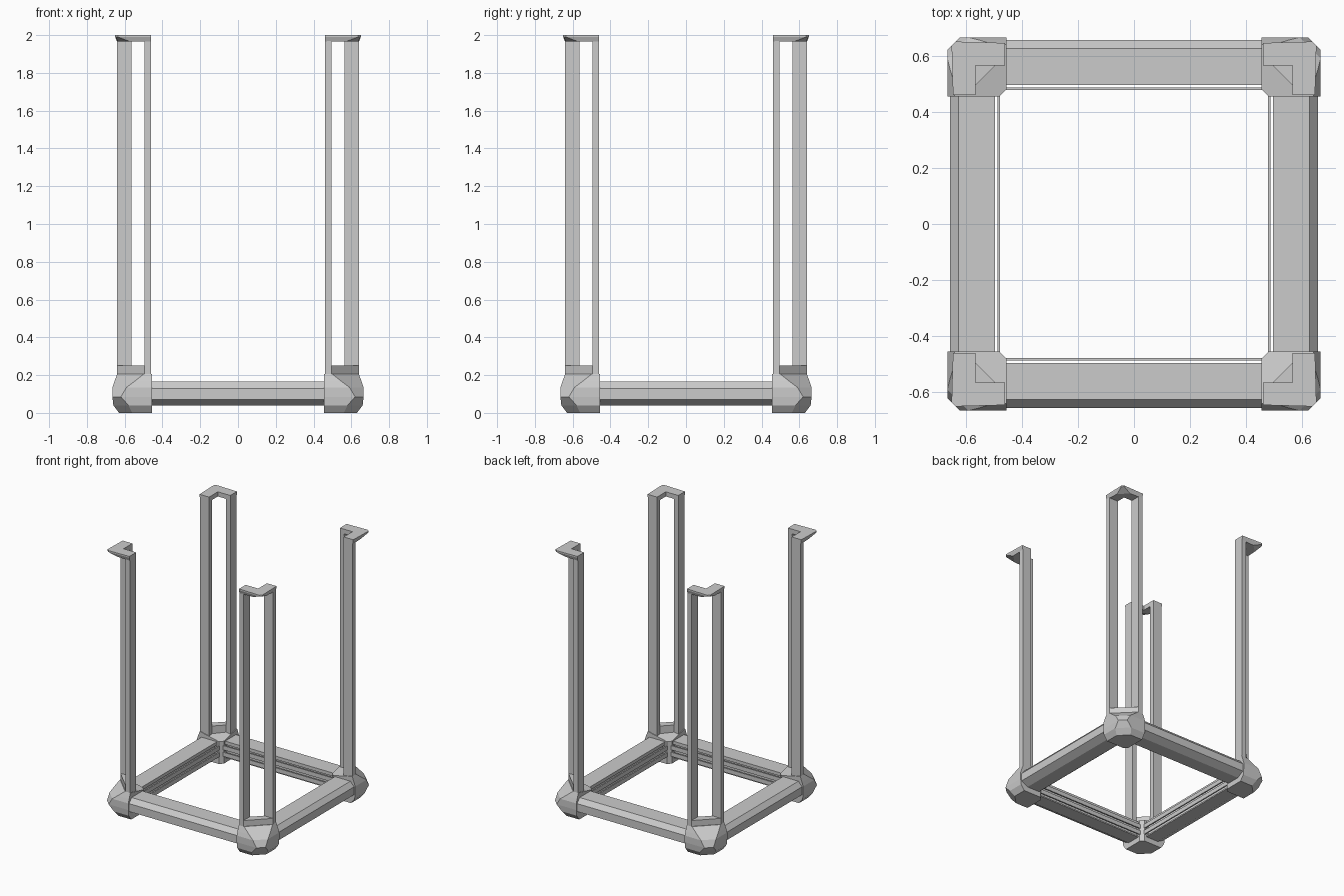
import bpy, bmesh, math
from mathutils import Matrix

if "Cube" in bpy.data.objects:
    bpy.data.objects.remove(bpy.data.objects["Cube"])


def finish(bm, name, turn):
    """Spin the part by a quarter turn count and link it."""
    bmesh.ops.rotate(bm, verts=bm.verts, cent=(0, 0, 0),
                     matrix=Matrix.Rotation(turn * math.pi / 2, 3, 'Z'))
    bmesh.ops.recalc_face_normals(bm, faces=bm.faces)
    me = bpy.data.meshes.new(name)
    bm.to_mesh(me)
    bm.free()
    bpy.context.collection.objects.link(bpy.data.objects.new(name, me))


def loft(name, rings, turn):
    """Closed solid through rings of equal point count."""
    bm = bmesh.new()
    loops = [[bm.verts.new(p) for p in r] for r in rings]
    for a, b in zip(loops, loops[1:]):
        n = len(a)
        for i in range(n):
            j = (i + 1) % n
            bm.faces.new((a[i], a[j], b[j], b[i]))
    bm.faces.new(loops[0])
    bm.faces.new(loops[-1])
    finish(bm, name, turn)


def prism(name, pts, z0, z1, turn):
    loft(name, [[(x, y, z) for x, y in pts] for z in (z0, z1)], turn)


def rail(name, profile, turn):
    """Sweep a (y, z) profile along x between two corners."""
    loft(name, [[(x, y, z) for y, z in profile] for x in (-0.46, 0.46)], turn)


def rect(x0, x1, y0, y1):
    return [(x0, y0), (x1, y0), (x1, y1), (x0, y1)]


def corner_ring(z, out, cut, z_in=None):
    """Square corner section with outer chamfer and small inner chamfer."""
    zi = z if z_in is None else z_in
    return [(0.48, 0.455, zi), (out, 0.455, z), (out, cut, z), (cut, out, z),
            (0.455, out, z), (0.455, 0.48, zi)]


BEAM = [(-0.60, 0.04), (-0.655, 0.07), (-0.655, 0.13), (-0.625, 0.165),
        (-0.495, 0.165), (-0.495, 0.14), (-0.515, 0.13), (-0.515, 0.06),
        (-0.495, 0.05), (-0.495, 0.04)]
CAP_TOP = [(0.46, 0.645), (0.635, 0.65), (0.65, 0.635), (0.645, 0.46),
           (0.565, 0.46), (0.565, 0.565), (0.46, 0.565)]
CAP_BOTTOM = [(0.46, 0.64), (0.57, 0.635), (0.635, 0.57), (0.64, 0.46),
              (0.565, 0.46), (0.565, 0.565), (0.46, 0.565)]

for k in range(4):
    # base beam with thin inner rails
    rail(f"base_beam_{k}", BEAM, k)
    for i, z in enumerate((0.055, 0.105)):
        rail(f"inner_rail_{k}_{i}", rect(-0.487, -0.477, z, z + 0.032), k)

    # faceted corner foot
    loft(f"corner_foot_{k}", [
        corner_ring(0.0, 0.63, 0.56),
        corner_ring(0.04, 0.66, 0.58),
        corner_ring(0.085, 0.665, 0.62),
        corner_ring(0.135, 0.665, 0.59),
        corner_ring(0.165, 0.655, 0.55),
        corner_ring(0.205, 0.64, 0.5, 0.17)], k)
    # diagonal sill between the post bars
    prism(f"post_sill_{k}", [(0.495, 0.64), (0.64, 0.495), (0.565, 0.495),
                             (0.495, 0.565)], 0.19, 0.25, k)

    # twin upright bars
    prism(f"post_bar_a_{k}", rect(0.565, 0.64, 0.46, 0.495), 0.16, 1.97, k)
    prism(f"post_bar_b_{k}", rect(0.46, 0.495, 0.565, 0.64), 0.16, 1.97, k)

    # L-shaped top cap, undercut at the outer corner
    loft(f"post_cap_{k}", [[(x, y, 1.965) for x, y in CAP_BOTTOM],
                           [(x, y, 1.99) for x, y in CAP_TOP],
                           [(x, y, 2.0) for x, y in CAP_TOP]], k)
